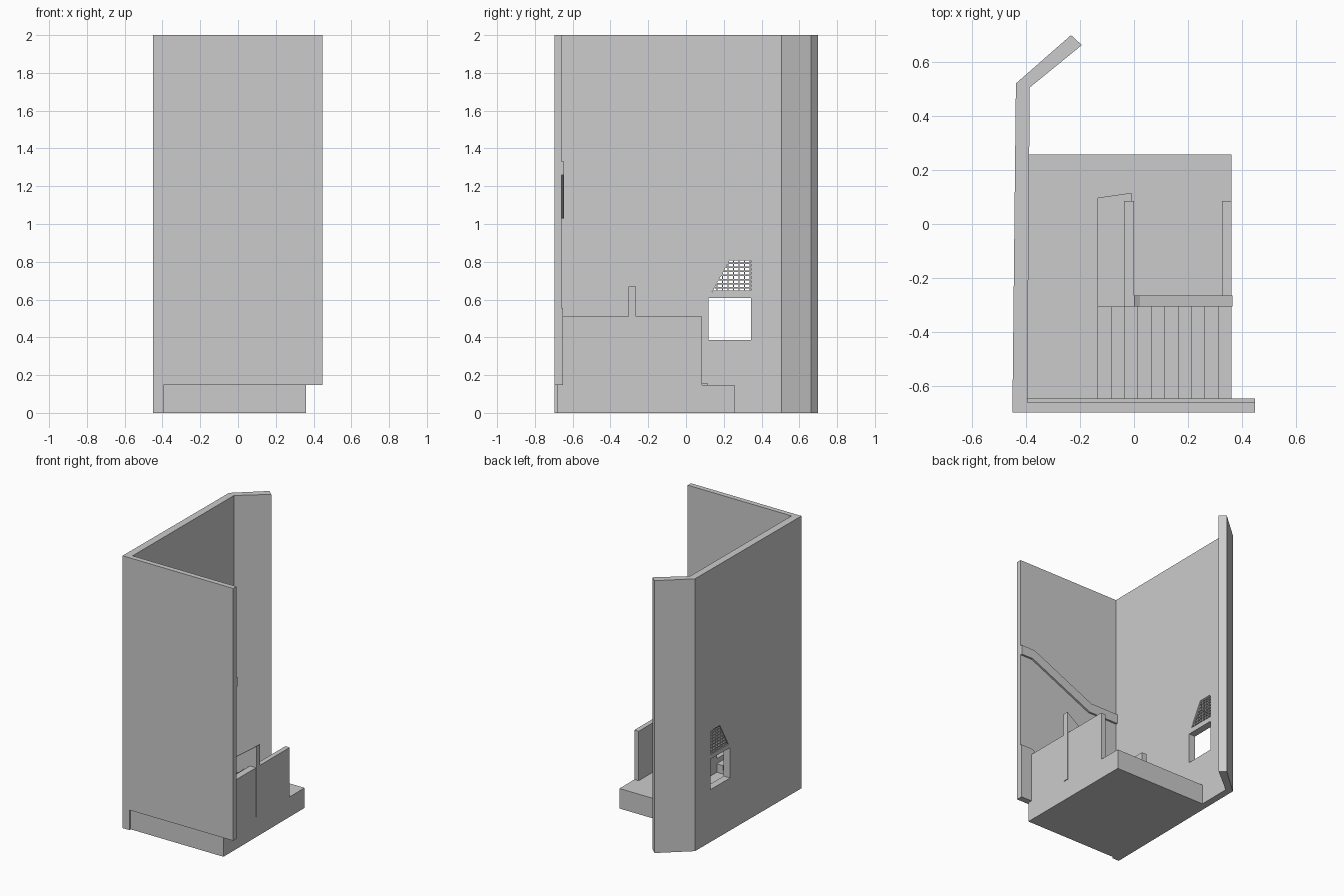
import bpy, bmesh
from mathutils import Vector

if "Cube" in bpy.data.objects:
    bpy.data.objects.remove(bpy.data.objects["Cube"])


def prism(name, pts, axis, lo, hi):
    """Extrude a 2D outline along an axis: 'x' (y,z), 'y' (x,z) or 'z' (x,y)."""
    place = {'x': lambda a, b, t: (t, a, b),
             'y': lambda a, b, t: (a, t, b),
             'z': lambda a, b, t: (a, b, t)}[axis]
    bm = bmesh.new()
    face = bm.faces.new([bm.verts.new(place(a, b, lo)) for a, b in pts])
    new = bmesh.ops.extrude_face_region(bm, geom=[face])['geom']
    shift = Vector(place(0, 0, hi - lo))
    bmesh.ops.translate(bm, vec=shift, verts=[v for v in new if isinstance(v, bmesh.types.BMVert)])
    bmesh.ops.recalc_face_normals(bm, faces=bm.faces)
    mesh = bpy.data.meshes.new(name)
    bm.to_mesh(mesh)
    bm.free()
    ob = bpy.data.objects.new(name, mesh)
    bpy.context.collection.objects.link(ob)
    return ob


def box(name, x0, x1, y0, y1, z0, z1):
    return prism(name, [(x0, y0), (x1, y0), (x1, y1), (x0, y1)], 'z', z0, z1)


def cut(target, cutter):
    mod = target.modifiers.new("cut", 'BOOLEAN')
    mod.operation = 'DIFFERENCE'
    mod.solver = 'EXACT'
    mod.object = cutter
    bpy.context.view_layer.objects.active = target
    bpy.ops.object.modifier_apply(modifier=mod.name)
    bpy.data.objects.remove(cutter)


# Floor block
box("floor_block", -0.395, 0.36, -0.682, 0.258, 0, 0.147)

# Left wall with the angled return at the back
left_wall = prism("left_wall", [(-0.45, -0.697), (-0.437, 0.52), (-0.233, 0.699),
                                (-0.193, 0.662), (-0.386, 0.505), (-0.395, -0.697)], 'z', 0, 2)

# Square window and sloped vent opening
cut(left_wall, box("window_cutter", -0.6, -0.3, 0.118, 0.343, 0.385, 0.608))
VZ0, VZ1, VY1 = 0.64, 0.815, 0.343


def vent_edge(z):
    return 0.138 + 0.097 * (z - VZ0) / (VZ1 - VZ0)


cut(left_wall, prism("vent_cutter", [(vent_edge(VZ0), VZ0), (VY1, VZ0),
                                     (VY1, VZ1), (vent_edge(VZ1), VZ1)], 'x', -0.6, -0.3))

# Vent grille: slats and uprights
for i in range(9):
    z = VZ0 + (VZ1 - VZ0) * i / 8
    z = min(max(z, VZ0 + 0.004), VZ1 - 0.004)
    box(f"vent_slat_{i}", -0.434, -0.391, vent_edge(z), VY1, z - 0.004, z + 0.004)
for i in range(7):
    y = VY1 - 0.004 - 0.029 * i
    top = min(VZ1, VZ0 + (y - 0.138) / 0.097 * (VZ1 - VZ0))
    box(f"vent_upright_{i}", -0.433, -0.392, y - 0.003, y + 0.003, VZ0, top)

# Front wall, raised to floor level
box("front_wall", -0.395, 0.448, -0.697, -0.66, 0.147, 2)

# Wall handrail: flat, sloped, flat
prism("wall_handrail", [(-0.395, 1.03), (-0.15, 1.03), (0.35, 1.26), (0.448, 1.26),
                        (0.448, 1.33), (0.335, 1.33), (-0.165, 1.10), (-0.395, 1.10)],
      'y', -0.66, -0.646)

# Stringer board along the wall
prism("wall_stringer", [(-0.395, 0.147), (0.448, 0.147), (0.448, 0.555), (0.35, 0.555),
                        (-0.14, 0.20), (-0.395, 0.20)], 'y', -0.66, -0.65)

# Solid staircase of ten steps rising to the right
N, SX0, SX1 = 10, -0.135, 0.36
run, rise = (SX1 - SX0) / N, (0.51 - 0.147) / N
steps = [(SX1, 0.147), (SX0, 0.147)]
for i in range(N):
    z = 0.147 + rise * (i + 1)
    steps += [(SX0 + run * i, z), (SX0 + run * (i + 1), z)]
prism("staircase", steps, 'y', -0.65, -0.305)

# Sloped balustrade beside the stairs
prism("stair_balustrade", [(0, 0.147), (0.365, 0.147), (0.365, 0.67), (0.022, 0.42), (0, 0.36)],
      'y', -0.305, -0.265)

# Side walls of the space under the stairs
box("outer_side_wall", 0.325, 0.36, -0.265, 0.085, 0.147, 0.51)
box("inner_side_wall", -0.037, 0, -0.305, 0.085, 0.147, 0.335)

# Thin landing slab at the foot of the stairs
prism("landing_slab", [(-0.135, -0.305), (-0.01, -0.305), (-0.01, 0.115), (-0.135, 0.097)],
      'z', 0.147, 0.157)
